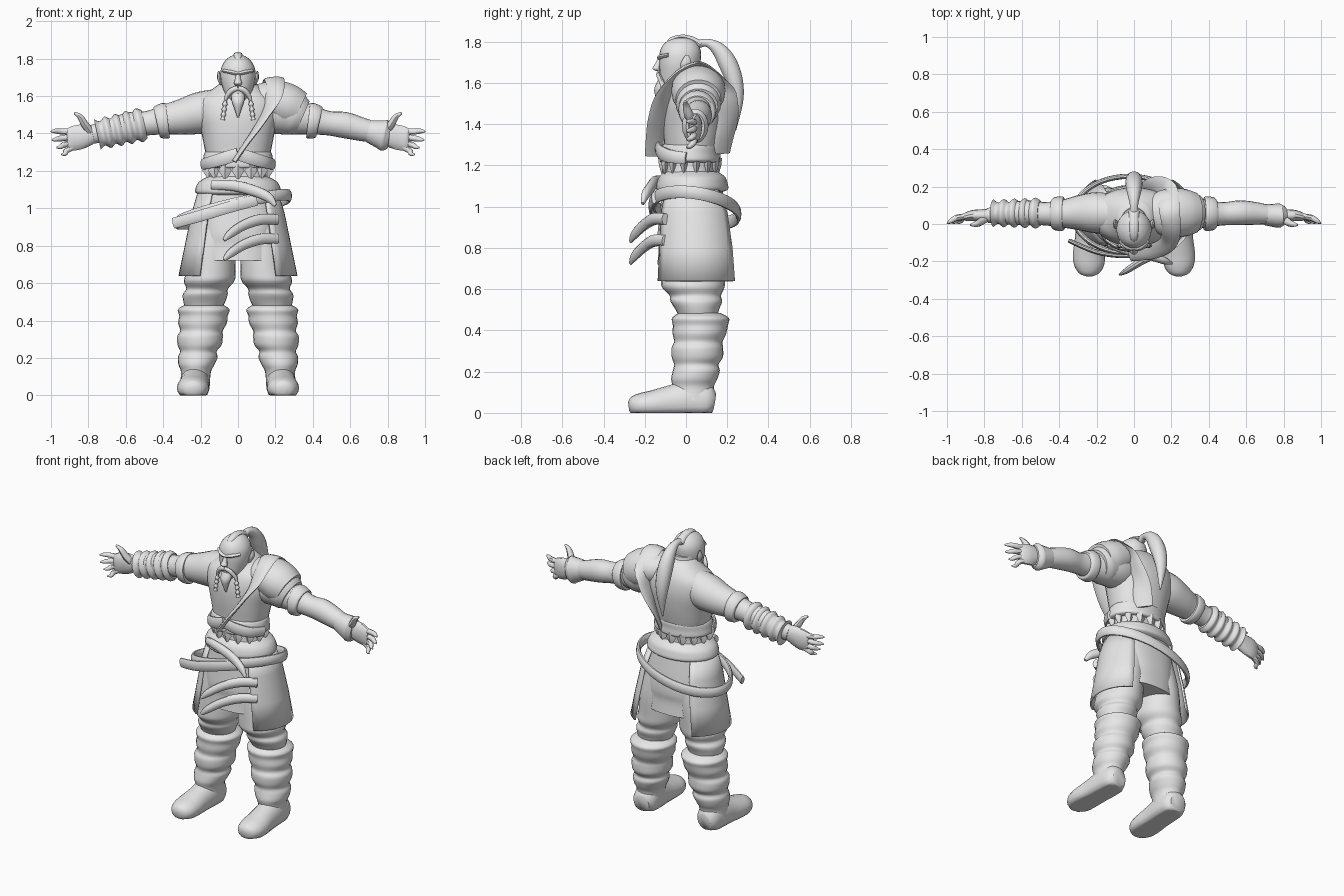
import bpy, bmesh, math
from mathutils import Vector

grey = bpy.data.materials.new("plain_grey")
grey.diffuse_color = (0.8, 0.8, 0.8, 1)
X, Y, Z = Vector((1, 0, 0)), Vector((0, 1, 0)), Vector((0, 0, 1))


def finish(name, bm, angle=45):
    bmesh.ops.recalc_face_normals(bm, faces=bm.faces)
    me = bpy.data.meshes.new(name)
    bm.to_mesh(me)
    bm.free()
    ob = bpy.data.objects.new(name, me)
    bpy.context.collection.objects.link(ob)
    me.materials.append(grey)
    bpy.ops.object.select_all(action='DESELECT')
    ob.select_set(True)
    bpy.context.view_layer.objects.active = ob
    bpy.ops.object.shade_smooth_by_angle(angle=math.radians(angle))
    return ob


def spline(pts, steps):
    """Catmull-Rom through stations of (x, y, z, width, depth)."""
    out = []
    for i in range(len(pts) - 1):
        p0, p1 = pts[max(i - 1, 0)], pts[i]
        p2, p3 = pts[i + 1], pts[min(i + 2, len(pts) - 1)]
        for s in range(steps):
            t = s / steps
            out.append([0.5 * (2 * b + (c - a) * t + (2 * a - 5 * b + 4 * c - d) * t * t
                               + (3 * b - a - 3 * c + d) * t ** 3)
                        for a, b, c, d in zip(p0, p1, p2, p3)])
    return out + [list(pts[-1])]


def tube(name, pts, up=Z, n=16, steps=4, level=False, power=1.0, mirror=1, closed=False):
    """Sweep an oval section along stations; level keeps the sections horizontal."""
    pts = [(p[0] * mirror,) + tuple(p[1:]) for p in pts]
    st = pts if closed else spline(pts, steps)
    bm = bmesh.new()
    rings = []
    for i, (x, y, z, a, b) in enumerate(st):
        nxt, prv = (i + 1) % len(st), i - 1
        if not closed:
            nxt, prv = min(i + 1, len(st) - 1), max(i - 1, 0)
        t = Z if level else (Vector(st[nxt][:3]) - Vector(st[prv][:3])).normalized()
        side = t.cross(Y if level else up).normalized()
        nrm = side.cross(t)
        ring = []
        for k in range(n):
            c, s = math.cos(2 * math.pi * k / n), math.sin(2 * math.pi * k / n)
            c, s = (math.copysign(abs(v) ** power, v) for v in (c, s))
            ring.append(bm.verts.new(Vector((x, y, z)) + side * max(a, .001) * c + nrm * max(b, .001) * s))
        rings.append(ring)
    pairs = list(zip(rings, rings[1:])) + ([(rings[-1], rings[0])] if closed else [])
    for r, q in pairs:
        for k in range(n):
            bm.faces.new((r[k], r[(k + 1) % n], q[(k + 1) % n], q[k]))
    if not closed:
        bm.faces.new(rings[0])
        bm.faces.new(rings[-1])
    return finish(name, bm)


# Torso and neck
tube("torso", [(0, .02, 1.08, .19, .13), (0, .02, 1.2, .15, .12), (0, .03, 1.3, .175, .135),
               (0, .035, 1.4, .195, .15), (0, .04, 1.5, .22, .155), (0, .045, 1.58, .21, .14),
               (0, .05, 1.635, .14, .11), (0, .04, 1.68, .08, .08)], n=28, level=True, power=.9)
tube("neck", [(0, .03, 1.58, .08, .08), (0, .01, 1.7, .07, .075)], level=True)

# Head with face details
tube("head", [(0, -.08, 1.57, .03, .035), (0, -.055, 1.6, .062, .07), (0, -.035, 1.65, .084, .093),
              (0, -.03, 1.7, .094, .1), (0, -.027, 1.75, .09, .1), (0, -.025, 1.79, .068, .082),
              (0, -.02, 1.815, .035, .045), (0, -.02, 1.82, .005, .005)], n=24, level=True)
tube("nose", [(0, -.122, 1.725, .01, .01), (0, -.137, 1.69, .015, .016), (0, -.145, 1.668, .022, .018),
              (0, -.128, 1.655, .012, .01)], n=10, level=True)
tube("brow", [(-.075, -.085, 1.735, .012, .01), (-.035, -.122, 1.727, .014, .011), (0, -.128, 1.72, .012, .009),
              (.035, -.122, 1.727, .014, .011), (.075, -.085, 1.735, .012, .01)], n=8)
tube("goatee", [(0, -.105, 1.615, .035, .03), (0, -.125, 1.575, .034, .028), (0, -.13, 1.54, .022, .02),
                (0, -.125, 1.485, .004, .004)], n=12, level=True)
tube("hair_crest", [(0, -.1, 1.775, .01, .01), (0, -.07, 1.81, .02, .012), (0, -.02, 1.823, .024, .012),
                    (0, .03, 1.81, .025, .016), (0, .07, 1.785, .03, .02)], n=10)
tube("ponytail", [(0, .05, 1.785, .026, .022), (0, .1, 1.795, .022, .02), (0, .155, 1.765, .034, .035),
                  (0, .2, 1.7, .044, .046), (0, .235, 1.61, .045, .042), (0, .25, 1.51, .032, .028),
                  (0, .24, 1.37, .003, .003)], up=Y + Z, n=14)

for m, tag in ((-1, "right"), (1, "left")):
    tube(tag + "_ear", [(.088, -.01, 1.66, .008, .014), (.1, 0, 1.695, .012, .026), (.103, .005, 1.735, .004, .008)],
         n=8, level=True, mirror=m)
    # Moustache ending in a beaded braid
    braid = [(0, -.135, 1.642, .012, .01), (.035, -.13, 1.63, .015, .012), (.062, -.115, 1.595, .012, .012)]
    braid += [(.068 + .002 * i, -.115, 1.57 - .014 * i, (.008, .014)[i % 2], (.008, .014)[i % 2]) for i in range(8)]
    tube(tag + "_moustache", braid, up=Y, n=8, steps=3, mirror=m)

    # Arm, armband, hand
    tube(tag + "_arm", [(.1, .055, 1.53, .1, .11), (.2, .06, 1.51, .11, .112), (.29, .06, 1.49, .095, .098),
                        (.38, .055, 1.475, .075, .082), (.48, .055, 1.455, .062, .065), (.57, .06, 1.445, .066, .07),
                        (.67, .055, 1.42, .058, .062), (.78, .045, 1.395, .04, .05)], n=20, mirror=m)
    tube(tag + "_armband", [(.375, .055, 1.47, .088, .092), (.39, .055, 1.468, .093, .097),
                            (.425, .055, 1.462, .088, .088), (.435, .055, 1.46, .08, .08)], n=20, steps=2, mirror=m)
    tube(tag + "_palm", [(.76, .045, 1.4, .035, .045), (.81, .045, 1.39, .034, .062), (.86, .045, 1.378, .03, .068),
                         (.9, .038, 1.368, .022, .062), (.915, .035, 1.366, .012, .052)], n=14, mirror=m)
    for f, (x, z0, z1) in enumerate(((1.0, 1.412, 1.41), (.995, 1.383, 1.365), (.97, 1.354, 1.325), (.945, 1.328, 1.288))):
        tube(f"{tag}_finger_{f + 1}", [(.88, .042, z0, .016, .016), ((.88 + x) / 2 + .005, .034, (z0 + z1) / 2, .016, .016),
                                       (x - .02, .015, z1 + .003, .012, .012), (x, .002, z1, .003, .004)], n=8, mirror=m)
    tube(tag + "_thumb", [(.79, .03, 1.41, .022, .022), (.82, .012, 1.45, .02, .022), (.845, 0, 1.49, .015, .016),
                          (.875, -.005, 1.51, .006, .006)], n=8, up=Y, mirror=m)

    # Trouser leg, bloused over the boot
    tube(tag + "_trouser", [(.11, .04, .95, .11, .14), (.135, .04, .8, .12, .155), (.145, .035, .66, .133, .155),
                            (.155, .035, .61, .135, .152), (.165, .045, .57, .112, .125), (.175, .05, .54, .12, .125),
                            (.18, .055, .5, .112, .105), (.185, .06, .46, .095, .09)], n=24, level=True, mirror=m)
    # Boot shaft with stacked folds
    shaft = [(.182, .065, .485, .1, .1), (.183, .07, .46, .138, .138), (.185, .07, .425, .13, .134),
             (.19, .065, .385, .13, .13), (.195, .06, .345, .114, .118), (.203, .055, .315, .122, .125),
             (.205, .055, .27, .118, .124), (.212, .05, .235, .098, .108), (.215, .05, .205, .106, .114),
             (.222, .04, .165, .097, .112), (.225, .035, .125, .08, .1), (.23, .035, .06, .08, .1)]
    tube(tag + "_boot_shaft", shaft, n=24, level=True, mirror=m)
    # Foot with a flat sole
    foot = tube(tag + "_foot", [(.225, .135, .05, .05, .05), (.228, .1, .055, .074, .09), (.23, .02, .06, .08, .1),
                                (.235, -.07, .05, .08, .085), (.24, -.16, .04, .086, .07), (.24, -.22, .036, .08, .06),
                                (.24, -.262, .032, .055, .045), (.24, -.278, .03, .02, .02)], n=20, mirror=m)
    for v in foot.data.vertices:
        v.co.z = max(v.co.z, 0)

    # Skirt side panel, open at the front and back
    bm = bmesh.new()
    grid = []
    for z, rx, ry, cy in ((1.09, .215, .16, .03), (.97, .25, .2, .04), (.8, .285, .22, .048), (.64, .318, .232, .05)):
        grid.append([bm.verts.new((m * rx * math.cos(a) ** .8, cy + ry * math.sin(a), z))
                     for a in (math.radians(-54 + 9 * k) for k in range(13))])
    for r, q in zip(grid, grid[1:]):
        for k in range(12):
            bm.faces.new((r[k], r[k + 1], q[k + 1], q[k]))
    panel = finish(tag + "_skirt_panel", bm)
    panel.modifiers.new("thickness", 'SOLIDIFY').thickness = .012

# Wrapped bracer on the right forearm
wrap = [(.5 + .028 * i, .058, 1.45 - .0062 * i, (.066, .084)[i % 2] - .0012 * i, (.076, .094)[i % 2] - .0012 * i)
        for i in range(10)]
tube("right_bracer", wrap, n=20, mirror=-1)
# Glove cuff on the left wrist
tube("left_cuff", [(.7, .05, 1.412, .056, .06), (.765, .045, 1.395, .064, .078), (.785, .045, 1.39, .062, .085),
                   (.81, .045, 1.386, .045, .068)], n=18)

# Shoulder guard and its layered lower edge
tube("shoulder_guard", [(.07, .06, 1.6, .07, .06), (.13, .06, 1.588, .115, .088), (.2, .06, 1.575, .13, .112),
                        (.27, .06, 1.545, .128, .118), (.325, .06, 1.52, .11, .105)], n=22)
tube("shoulder_lower_layer", [(.26, .06, 1.52, .11, .12), (.31, .06, 1.5, .11, .115), (.345, .06, 1.485, .095, .095)], n=22)

# Diagonal sash from the belt over the shoulder and down the back
tube("chest_sash", [(-.02, -.155, 1.25, .045, .012), (.04, -.15, 1.34, .045, .012), (.11, -.135, 1.44, .05, .012),
                    (.18, -.1, 1.56, .05, .014), (.2, -.03, 1.655, .05, .014), (.19, .07, 1.692, .055, .012),
                    (.18, .16, 1.62, .06, .012), (.16, .185, 1.52, .065, .012), (.11, .188, 1.4, .065, .012),
                    (.07, .165, 1.26, .06, .012)], up=Vector((.3, -.1, .02)).cross(Y) + Vector((0, -.02, .01)), n=10)

# Waist belt, its crossing front folds and the pointed fringe
tube("waist_belt", [(0, .02, 1.215, .165, .14), (0, .02, 1.225, .19, .148), (0, .02, 1.26, .187, .146),
                    (0, .025, 1.295, .18, .142), (0, .025, 1.305, .165, .13)], n=28, level=True)
for m, tag in ((-1, "right"), (1, "left")):
    tube(tag + "_belt_fold", [(0, -.14, 1.29, .012, .035), (.08, -.125, 1.265, .014, .036),
                              (.15, -.08, 1.245, .013, .033), (.19, 0, 1.235, .012, .03)], n=10, mirror=m)
for i in range(14):
    a = 2 * math.pi * i / 14 - math.pi / 2
    x, y = .16 * math.cos(a), .02 + .135 * math.sin(a)
    tube(f"fringe_point_{i + 1}", [(x, y, 1.235, .02, .02), (x, y, 1.2, .034, .016), (x * .98, y, 1.15, .002, .002)],
         n=4, steps=1, level=True)

# Rolled hip sash and inner cloth with a low hem
tube("hip_sash", [(0, .025, 1.07, .2, .15), (0, .03, 1.085, .228, .175), (0, .03, 1.115, .225, .172),
                  (0, .03, 1.145, .205, .16), (0, .025, 1.17, .16, .13)], n=30, level=True)
tube("inner_cloth", [(0, .035, .72, .205, .175), (0, .035, .8, .215, .168), (0, .035, .86, .21, .174),
                     (0, .035, .95, .215, .165), (0, .03, 1.1, .2, .145)], n=30, level=True, power=.8)

# Loose tilted belt hung around the hips
ring = []
for i in range(48):
    a = 2 * math.pi * i / 48
    x = -.025 + .3 * math.cos(a)
    ring.append((x, .05 + .205 * math.sin(a), 1.0 + .24 * x - .03 * math.sin(a), .014, .032))
tube("loose_belt", ring, n=10, closed=True)
tube("loose_belt_end", [(.1, -.155, 1.045, .012, .032), (-.05, -.17, 1.005, .013, .032), (-.2, -.15, .96, .013, .032),
                        (-.345, -.09, .92, .012, .03)], n=10)

# Hanging cloth tails on the front
tube("sash_tail_upper", [(-.14, -.11, 1.125, .018, .025), (-.02, -.15, 1.12, .022, .03), (.08, -.17, 1.095, .022, .03),
                         (.16, -.195, 1.06, .02, .026), (.2, -.21, 1.015, .008, .01)], n=10)
for i, z in enumerate((.92, .815)):
    tube(f"cloth_tail_{i + 1}", [(.21, -.1, z + .02, .02, .028), (.12, -.155, z + .02, .022, .03),
                                 (.03, -.205, z - .01, .02, .028), (-.04, -.25, z - .055, .016, .024),
                                 (-.075, -.27, z - .09, .006, .01)], n=10)
